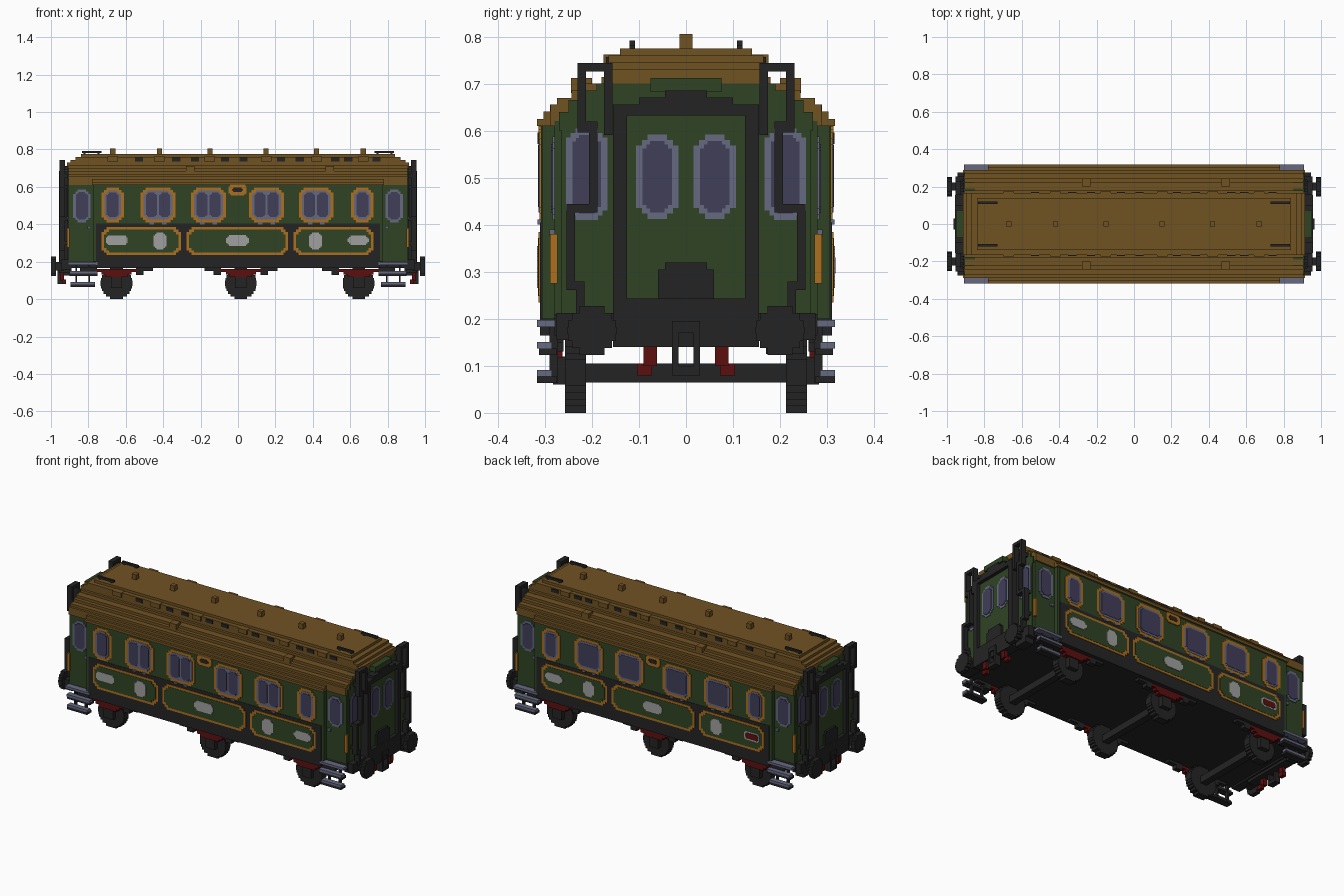
import bpy, bmesh, math
from mathutils import Matrix, Vector

if "Cube" in bpy.data.objects:
    bpy.data.objects.remove(bpy.data.objects["Cube"])


def material(name, *rgb):
    lin = [((c / 255 + 0.055) / 1.055) ** 2.4 for c in rgb] + [1]
    m = bpy.data.materials.new(name)
    m.use_nodes = True
    m.diffuse_color = lin
    m.node_tree.nodes["Principled BSDF"].inputs["Base Color"].default_value = lin
    return m


GREEN = material("coach green", 47, 68, 36)
BROWN = material("roof brown", 112, 82, 34)
BLACK = material("iron black", 36, 36, 36)
ORANGE = material("trim orange", 172, 110, 30)
GLASS = material("window glass", 64, 62, 88)
STEEL = material("pale steel", 102, 104, 128)
GREY = material("plate grey", 160, 160, 160)
RED = material("dark red", 92, 15, 15)


def finish(name, bm, mat):
    bmesh.ops.recalc_face_normals(bm, faces=bm.faces)
    me = bpy.data.meshes.new(name)
    bm.to_mesh(me)
    bm.free()
    me.materials.append(mat)
    ob = bpy.data.objects.new(name, me)
    bpy.context.scene.collection.objects.link(ob)
    return ob


def boxes(name, mat, items, mx=False, my=False):
    """Boxes (x0, x1, y0, y1, z0, z1), optionally mirrored over x and y."""
    bm = bmesh.new()
    for x0, x1, y0, y1, z0, z1 in items:
        for sx in (1, -1) if mx else (1,):
            for sy in (1, -1) if my else (1,):
                mid = Vector((sx * (x0 + x1) / 2, sy * (y0 + y1) / 2, (z0 + z1) / 2))
                size = Matrix.Diagonal((x1 - x0, y1 - y0, z1 - z0, 1))
                bmesh.ops.create_cube(bm, size=1, matrix=Matrix.Translation(mid) @ size)
    return finish(name, bm, mat)


def stepped_outline(u0, u1, v0, v1, c):
    """Rectangle whose corners are cut in two little stairs."""
    cu, cv, w, h = (u0 + u1) / 2, (v0 + v1) / 2, (u1 - u0) / 2, (v1 - v0) / 2
    stair = [(w, h - 2 * c), (w - c, h - 2 * c), (w - c, h - c), (w - 2 * c, h - c), (w - 2 * c, h)]
    pts = []
    for su, sv in ((1, 1), (-1, 1), (-1, -1), (1, -1)):
        q = [(cu + su * a, cv + sv * b) for a, b in stair]
        pts += q if su * sv > 0 else q[::-1]
    return pts


def plates(name, mat, axis, base, thick, rects, sides=(1, -1), c=0.01):
    """Thin stepped plates (u0, u1, z0, z1) on the faces at +-base along an axis."""
    bm = bmesh.new()
    for s in sides:
        for r in rects:
            def ring(d):
                return [bm.verts.new((u, s * d, v) if axis == "y" else (s * d, u, v))
                        for u, v in stepped_outline(*r, c)]
            a, b = ring(base - 0.002), ring(base + thick)
            bm.faces.new(a)
            bm.faces.new(b)
            for i in range(len(a)):
                j = (i + 1) % len(a)
                bm.faces.new((a[i], a[j], b[j], b[i]))
    return finish(name, bm, mat)


def shrink(rects, d):
    return [(a + d, b - d, e + d, f - d) for a, b, e, f in rects]


def disc_rows(r, n):
    """Rows (half width, low, high) of a stepped disc about zero."""
    h = 2 * r / n
    for i in range(n):
        mid = -r + h * (i + 0.5)
        yield math.sqrt(r * r - mid * mid), mid - h / 2, mid + h / 2


# Body: main saloon, narrower entrance ends, end walls under the roof
boxes("lower_body", BLACK, [(-0.76, 0.76, -0.31, 0.31, 0.165, 0.405)])
boxes("upper_body", GREEN, [(-0.76, 0.76, -0.308, 0.308, 0.405, 0.615)])
boxes("entrance_ends", GREEN, [(0.74, 0.905, -0.28, 0.28, 0.2, 0.62)], mx=True)
boxes("entrance_corner_posts", GREEN, [(0.74, 0.775, 0.27, 0.306, 0.2, 0.615)], True, True)
boxes("end_walls", GREEN, [(0.85, 0.912, -w, w, 0.6, z) for w, z in
                           ((0.27, 0.64), (0.25, 0.665), (0.225, 0.685), (0.19, 0.7))], mx=True)
boxes("floor", BLACK, [(-0.91, 0.91, -0.28, 0.28, 0.165, 0.21)])

# Roof: stepped curve, then raised clerestory with sloping ends
layers = [(0.317, 0.61, 0.625), (0.303, 0.625, 0.641), (0.289, 0.641, 0.655),
          (0.274, 0.655, 0.669), (0.243, 0.669, 0.685), (0.222, 0.685, 0.7), (0.18, 0.7, 0.714)]
boxes("roof", BROWN, [(-0.78, 0.78, -w, w, a, b) for w, a, b in layers])
boxes("roof_ends", BROWN, [(0.78, 0.905, -min(w, 0.288), min(w, 0.288), a, b) for w, a, b in layers], mx=True)
boxes("clerestory", BROWN, [(-0.915, 0.915, -0.165, 0.165, 0.7, 0.73), (-0.895, 0.895, -0.165, 0.165, 0.73, 0.745),
                            (-0.87, 0.87, -0.165, 0.165, 0.745, 0.76), (-0.84, 0.84, -0.14, 0.14, 0.76, 0.775)])
vents = (-0.67, -0.42, -0.15, 0.15, 0.42, 0.67)
boxes("ridge_vents", BROWN, [(x - 0.014, x + 0.014, -0.014, 0.014, 0.77, 0.805) for x in vents])
boxes("clerestory_bumps", BROWN, [(x - 0.028, x + 0.028, 0.13, 0.175, 0.735, 0.762) for x in vents], my=True)
boxes("clerestory_lights", BLACK, [(x - 0.022, x + 0.022, 0.16, 0.17, 0.736, 0.756) for x in
                                   (-0.53, -0.33, -0.23, -0.07, 0.03, 0.23, 0.33, 0.52, 0.59, 0.74)], my=True)
boxes("lower_roof_vents", BROWN, [(x - 0.022, x + 0.022, 0.2, 0.244, 0.68, 0.712) for x in (-0.255, 0.49)], my=True)
boxes("roof_grab_rails", BLACK, [(0.73, 0.835, 0.108, 0.12, 0.78, 0.792), (0.74, 0.752, 0.108, 0.12, 0.77, 0.785),
                                 (0.815, 0.827, 0.108, 0.12, 0.75, 0.785)], True, True)

# Saloon windows: orange surround, pale frame, glass
small = [(-0.73, -0.61, 0.41, 0.597), (0.605, 0.725, 0.41, 0.597)]
wide = [(-0.52, -0.335, 0.41, 0.597), (-0.25, -0.065, 0.41, 0.597),
        (0.06, 0.245, 0.41, 0.597), (0.325, 0.51, 0.41, 0.597)]
plates("window_surrounds", ORANGE, "y", 0.308, 0.003, small + wide, c=0.013)
plates("window_frames", STEEL, "y", 0.308, 0.005, shrink(small + wide, 0.016))
plates("small_glass", GLASS, "y", 0.308, 0.007, shrink(small, 0.028), c=0.006)
plates("wide_glass_back", GLASS, "y", 0.308, 0.007, shrink(wide, 0.028), (1,), 0.006)
halves = [h for a, b, e, f in wide for h in ((a + 0.028, (a + b) / 2 - 0.006, e + 0.028, f - 0.028),
                                             ((a + b) / 2 + 0.006, b - 0.028, e + 0.028, f - 0.028))]
plates("wide_glass_front", GLASS, "y", 0.308, 0.007, halves, (-1,), 0.006)
boxes("window_catches", STEEL, [(x - 0.012, x + 0.012, 0.3, 0.316, 0.4, 0.411)
                                for a, b, _, _ in wide for x in (a + 0.06, b - 0.06)], my=True)

# Lower panels with orange borders, number plates and crests
panels = [(-0.73, -0.305, 0.235, 0.385), (-0.275, 0.268, 0.235, 0.385), (0.298, 0.725, 0.235, 0.385)]
plates("panel_borders", ORANGE, "y", 0.31, 0.003, panels, c=0.013)
plates("panels", GREEN, "y", 0.31, 0.0045, shrink(panels, 0.013), c=0.013)
badges = [(-0.065, 0.06, 0.283, 0.342), (0.585, 0.7, 0.29, 0.34)]
crests = [(-0.453, -0.382, 0.265, 0.355), (0.38, 0.45, 0.265, 0.355)]
plates("plates_and_crests", GREY, "y", 0.31, 0.007, badges + crests, c=0.008)
plates("left_plate", GREY, "y", 0.31, 0.007, [(-0.705, -0.59, 0.29, 0.34)], (-1,), 0.005)
plates("rear_sign_border", GREY, "y", 0.31, 0.006, [(-0.7, -0.6, 0.288, 0.338)], (1,), 0.004)
plates("rear_sign", RED, "y", 0.31, 0.008, [(-0.692, -0.608, 0.296, 0.33)], (1,), 0.004)
lamp = [(-0.05, 0.045, 0.553, 0.615)]
plates("destination_board", ORANGE, "y", 0.308, 0.006, lamp, c=0.006)
plates("destination_slot", BLACK, "y", 0.308, 0.008, shrink(lamp, 0.019), c=0.004)

# Entrance doors: windows, corner strips, handles
doors = [(s * 0.835 - 0.047, s * 0.835 + 0.047, 0.41, 0.587) for s in (1, -1)]
plates("door_window_frames", STEEL, "y", 0.28, 0.004, doors, c=0.012)
plates("door_glass", GLASS, "y", 0.28, 0.007, shrink(doors, 0.015), c=0.007)
boxes("corner_strips", ORANGE, [(0.9, 0.914, 0.273, 0.289, 0.275, 0.38)], True, True)
boxes("door_handles", STEEL, [(0.785, 0.805, 0.275, 0.29, 0.375, 0.39)], True, True)

# End windows beside the gangway
ends = [(-0.255, -0.167, 0.41, 0.605), (0.167, 0.255, 0.41, 0.605)]
plates("end_window_frames", STEEL, "x", 0.912, 0.003, ends, c=0.01)
plates("end_glass", GLASS, "x", 0.912, 0.006, shrink(ends, 0.014), c=0.007)
boxes("end_window_backing", GREEN, [(0.9, 0.912, 0.15, 0.265, 0.21, 0.62)], True, True)

# Gangway: dark arch, green door with two windows, green cap
boxes("gangway_arch", BLACK, [(0.9, 0.958, 0.125, 0.155, 0.2, 0.655)], True, True)
boxes("gangway_top", BLACK, [(0.9, 0.958, -0.155, 0.155, 0.632, 0.655), (0.9, 0.958, -0.1, 0.1, 0.65, 0.67),
                             (0.9, 0.958, -0.045, 0.045, 0.665, 0.685), (0.9, 0.958, -0.155, 0.155, 0.14, 0.243)], mx=True)
boxes("gangway_cap", GREEN, [(0.9, 0.952, -0.075, 0.075, 0.682, 0.712)], mx=True)
boxes("gangway_door", GREEN, [(0.9, 0.938, -0.13, 0.13, 0.23, 0.64)], mx=True)
panes = [(-0.106, -0.016, 0.412, 0.592), (0.016, 0.106, 0.412, 0.592)]
plates("gangway_window_frames", STEEL, "x", 0.938, 0.003, panes, c=0.012)
plates("gangway_glass", GLASS, "x", 0.938, 0.006, shrink(panes, 0.014), c=0.008)
boxes("gangway_step", BLACK, [(0.9, 0.95, -0.06, 0.06, 0.23, 0.305), (0.9, 0.95, -0.045, 0.045, 0.3, 0.32)], mx=True)

# Bent end handrails, traced as straight bars in the end plane
path = [(0.165, 0.6), (0.165, 0.735), (0.222, 0.735), (0.222, 0.61), (0.197, 0.605),
        (0.197, 0.435), (0.245, 0.435), (0.245, 0.27), (0.225, 0.27), (0.225, 0.2)]
t = 0.009
boxes("end_handrails", BLACK, [(0.925, 0.955, min(a, c) - t, max(a, c) + t, min(b, d) - t, max(b, d) + t)
                               for (a, b), (c, d) in zip(path, path[1:])], True, True)
boxes("handrail_brackets", BLACK, [(0.9, 0.93, y - t, y + t, z - t, z + t) for y, z in
                                   ((0.165, 0.7), (0.222, 0.66), (0.197, 0.6), (0.245, 0.43), (0.245, 0.3))], True, True)

# Buffer beams, buffers, couplings
boxes("buffer_beam", BLACK, [(0.89, 0.945, -0.275, 0.275, 0.155, 0.212), (0.89, 0.945, 0.17, 0.25, 0.125, 0.2)], mx=True)
boxes("buffers", BLACK, [(0.974, 1.0, 0.2 - w, 0.2 + w, 0.175 + a, 0.175 + b) for w, a, b in disc_rows(0.052, 7)]
      + [(0.93, 0.98, 0.178, 0.222, 0.153, 0.197)], True, True)
boxes("coupling_hook", BLACK, [(0.93, 0.965, 0.016, 0.03, 0.08, 0.195), (0.93, 0.965, 0, 0.03, 0.08, 0.1),
                               (0.93, 0.965, 0, 0.03, 0.17, 0.195)], True, True)
boxes("brake_hoses", RED, [(0.93, 0.952, 0.062, 0.09, 0.1, 0.183), (0.92, 0.942, 0.072, 0.104, 0.08, 0.105)], True, True)

# Wheelsets with stepped rims, axles, springs
axles = (-0.65, 0.015, 0.645)
boxes("wheels", BLACK, [(x - w, x + w, 0.213, 0.257, 0.085 + a, 0.085 + b)
                        for x in axles for w, a, b in disc_rows(0.085, 12)], my=True)
boxes("axles", BLACK, [(x - 0.02, x + 0.02, -0.275, 0.275, 0.065, 0.105) for x in axles])
boxes("axle_boxes", BLACK, [(x - 0.03, x + 0.03, 0.257, 0.283, 0.06, 0.12) for x in axles], my=True)
boxes("leaf_springs", RED, [(x - w, x + w, 0.262, 0.29, z, z + 0.016) for x in axles
                            for w, z in ((0.06, 0.118), (0.08, 0.132), (0.11, 0.146))], my=True)
boxes("spring_hangers", BLACK, [(x + s * 0.125 - 0.02, x + s * 0.125 + 0.02, 0.26, 0.29, 0.13, 0.17)
                                for x in axles for s in (-1, 1)]
      + [(x + s * 0.165 - 0.03, x + s * 0.165 + 0.03, 0.26, 0.29, 0.15, 0.17) for x in axles for s in (-1, 1)], my=True)

# Entrance footboards and their hangers
boxes("footboards", STEEL, [(0.75, 0.91, 0.27, 0.317, 0.183, 0.197), (0.75, 0.9, 0.285, 0.317, 0.137, 0.151),
                            (0.765, 0.895, 0.285, 0.317, 0.078, 0.091)], True, True)
boxes("footboard_undersides", BLACK, [(0.75, 0.9, 0.275, 0.312, 0.123, 0.137), (0.765, 0.895, 0.275, 0.317, 0.064, 0.078),
                                      (0.79, 0.8, 0.272, 0.29, 0.065, 0.19), (0.86, 0.87, 0.272, 0.29, 0.065, 0.19)], True, True)
